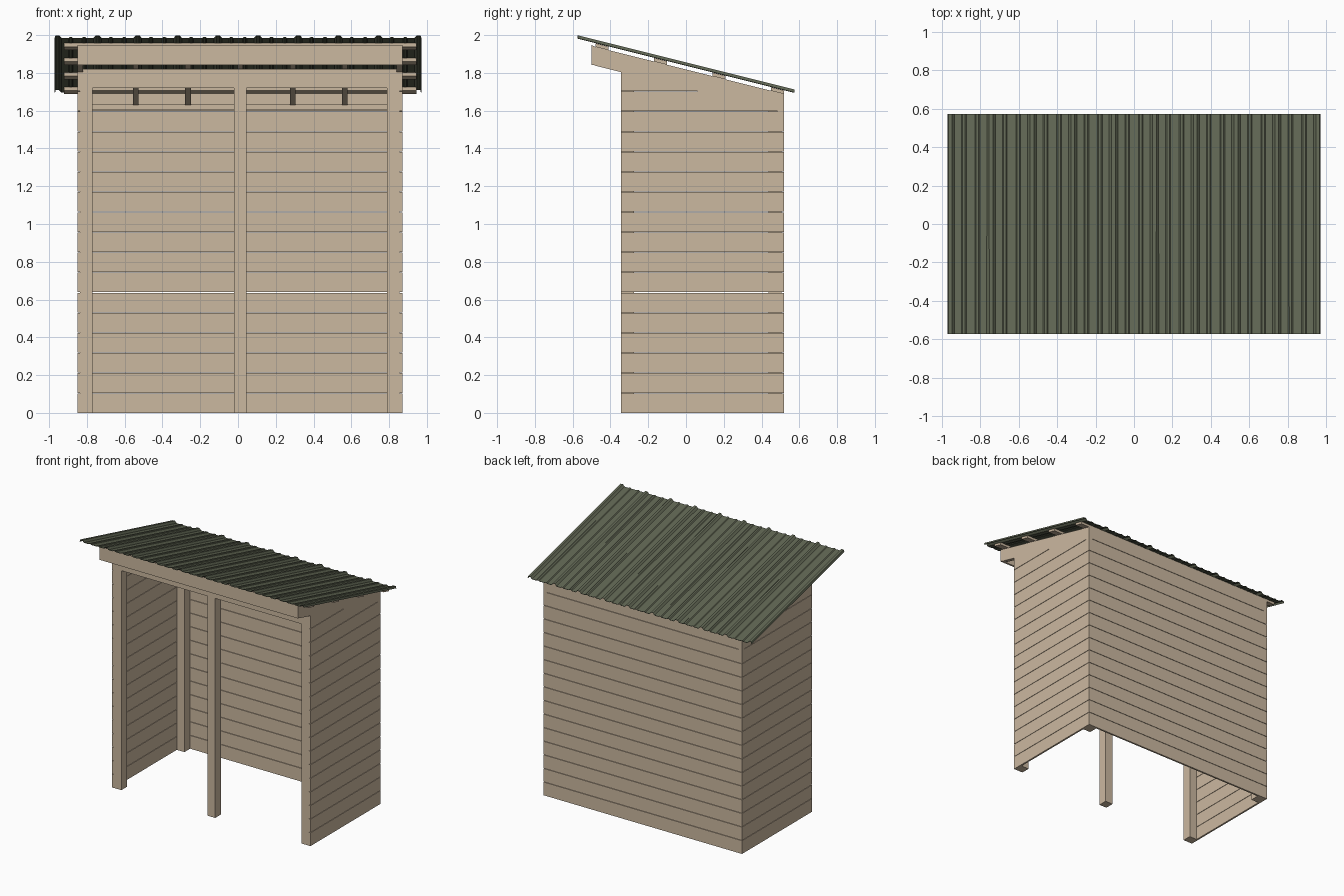
import bpy, bmesh, math
from mathutils import Vector

if "Cube" in bpy.data.objects:
    bpy.data.objects.remove(bpy.data.objects["Cube"])

S = 0.25                        # roof fall per unit of depth
X0, X1, Y0, Y1 = -0.85, 0.87, -0.345, 0.52
T, P, PITCH, GAP = 0.014, 0.07, 0.1065, 0.003

def mat(name, col):
    m = bpy.data.materials.new(name)
    m.diffuse_color = (*col, 1)
    m.use_nodes = True
    m.node_tree.nodes["Principled BSDF"].inputs["Base Color"].default_value = m.diffuse_color
    return m

WOOD = mat("wood", (0.60, 0.48, 0.35))
GREEN = mat("green_sheet", (0.115, 0.13, 0.085))

def rafter_top(y): return 1.943 - S * (y + 0.5)
def rafter_bottom(y): return 1.843 - S * (y + 0.5)

def finish(bm, name, m):
    bmesh.ops.recalc_face_normals(bm, faces=bm.faces)
    me = bpy.data.meshes.new(name)
    bm.to_mesh(me)
    bm.free()
    ob = bpy.data.objects.new(name, me)
    bpy.context.collection.objects.link(ob)
    me.materials.append(m)
    return ob

def add_box(bm, a, b):
    vs = bmesh.ops.create_cube(bm, size=1)["verts"]
    for v in vs:
        v.co = Vector([a[i] if v.co[i] < 0 else b[i] for i in range(3)])

def box(name, a, b):
    bm = bmesh.new()
    add_box(bm, a, b)
    return finish(bm, name, WOOD)

def prism(name, x0, x1, yz):
    """Side profile in y-z, extruded along x."""
    bm = bmesh.new()
    f = bm.faces.new([bm.verts.new((x0, y, z)) for y, z in yz])
    r = bmesh.ops.extrude_face_region(bm, geom=[f])
    for v in r["geom"]:
        if isinstance(v, bmesh.types.BMVert):
            v.co.x = x1
    return finish(bm, name, WOOD)

# Back wall boards
bm = bmesh.new()
for i in range(16):
    add_box(bm, (X0, Y1 - T, i * PITCH), (X1, Y1, (i + 1) * PITCH - GAP))
finish(bm, "back_wall_boards", WOOD)

# Side wall boards, cut to the slope under the end rafters
for name, xa in (("left_wall_boards", X0), ("right_wall_boards", X1 - T)):
    bm = bmesh.new()
    for i in range(17):
        add_box(bm, (xa, Y0, i * PITCH), (xa + T, Y1 - T, (i + 1) * PITCH - GAP))
    cut = bmesh.ops.bisect_plane(
        bm, geom=bm.verts[:] + bm.edges[:] + bm.faces[:],
        plane_co=(0, Y0, rafter_bottom(Y0)), plane_no=(0, S, 1), clear_outer=True)
    bmesh.ops.holes_fill(bm, edges=[e for e in bm.edges if e.is_boundary], sides=0)
    finish(bm, name, WOOD)

# Posts
xl, xr = X0 + T, X1 - T
for name, x in (("left", xl), ("middle", -0.022), ("right", xr - P + 0.004)):
    box(name + "_front_post", (x, Y0, 0), (x + P - 0.004, Y0 + P, 1.72))
for name, x in (("left", xl), ("right", xr - P + 0.004)):
    box(name + "_back_post", (x, Y1 - T - P, 0), (x + P - 0.004, Y1 - T, 1.605))

# Beams across the posts
box("front_beam", (xl, Y0, 1.72), (xr, Y0 + P, rafter_bottom(Y0 + P) + 0.035))
box("back_beam", (xl, Y1 - T - P, 1.605), (xr, Y1 - T, 1.635))

# Rafters: deep end pair, shallower ones between
def rafter(name, x0, x1, drop, y1):
    ya = -0.485
    prism(name, x0, x1, [(ya, rafter_top(ya)), (y1, rafter_top(y1)),
                         (y1, rafter_top(y1) - drop), (ya, rafter_top(ya) - drop)])

rafter("left_end_rafter", X0, X0 + 0.03, 0.1, Y1)
rafter("right_end_rafter", X1 - 0.03, X1, 0.1, Y1)
for i in range(5):
    x = 0.012 + (i - 2) * 0.277
    rafter(f"inner_rafter_{i + 1}", x - 0.015, x + 0.015, 0.078, Y1 - T)

# Front fascia board
prism("front_fascia", X0, X1, [(-0.5, 1.843), (-0.485, 1.843),
                               (-0.485, rafter_top(-0.485)), (-0.5, 1.948)])

# Roof battens
for i, y in enumerate((-0.445, -0.135, 0.175, 0.485)):
    a, b = y - 0.035, y + 0.035
    prism(f"roof_batten_{i + 1}", -0.92, 0.945,
          [(a, rafter_top(a)), (b, rafter_top(b)),
           (b, rafter_top(b) + 0.019), (a, rafter_top(a) + 0.019)])

# Ribbed roof sheet: a tall rib each 0.2125 with two low ribs between
def rib(x, base, top, h):
    return [(x - base, 0), (x - top, h), (x + top, h), (x + base, 0)]

pts = []
step = 0.2125 / 3
for i in range(28):
    x = -0.9563 + i * step
    pts += rib(x, 0.022, 0.009, 0.015) if i % 3 == 0 else rib(x, 0.012, 0.006, 0.005)
pts = [(max(-0.97, min(0.97, x)), h) for x, h in pts]
bm = bmesh.new()
rows = []
for y in (-0.573, 0.573):
    z = rafter_top(y) + 0.0215
    rows.append([bm.verts.new((x, y, z + h)) for x, h in pts])
for i in range(len(pts) - 1):
    bm.faces.new((rows[0][i], rows[0][i + 1], rows[1][i + 1], rows[1][i]))
bmesh.ops.recalc_face_normals(bm, faces=bm.faces)
roof = finish(bm, "ribbed_roof_sheet", GREEN)
mod = roof.modifiers.new("thickness", "SOLIDIFY")
mod.thickness = 0.003
mod.offset = 0
